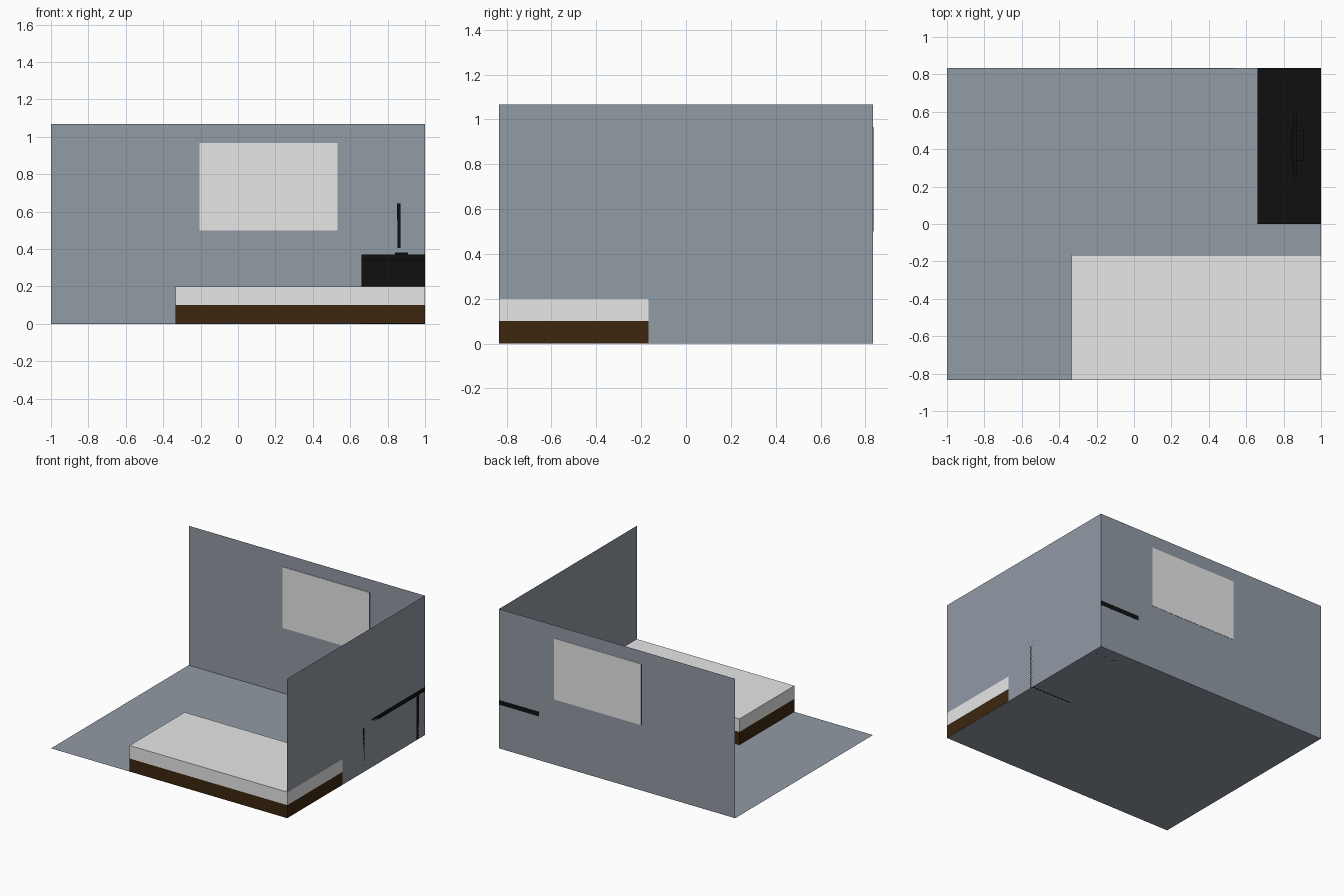
import bpy, bmesh
from mathutils import Vector

if "Cube" in bpy.data.objects:
    bpy.data.objects.remove(bpy.data.objects["Cube"])


def material(name, rgb):
    m = bpy.data.materials.new(name)
    m.diffuse_color = (*rgb, 1)
    m.use_nodes = True
    m.node_tree.nodes["Principled BSDF"].inputs["Base Color"].default_value = m.diffuse_color
    return m


WALL = material("slate_grey", (0.284, 0.325, 0.374))
WHITE = material("soft_white", (0.8, 0.8, 0.8))
WOOD = material("dark_wood", (0.047, 0.020, 0.005))
BLACK = material("black", (0.005, 0.005, 0.005))


def finish(name, bm, *mats):
    me = bpy.data.meshes.new(name)
    bm.to_mesh(me)
    bm.free()
    for m in mats:
        me.materials.append(m)
    ob = bpy.data.objects.new(name, me)
    bpy.context.collection.objects.link(ob)
    return ob


def box(name, lo, hi, mat):
    """Axis-aligned box between two corners."""
    lo, hi = Vector(lo), Vector(hi)
    bm = bmesh.new()
    bmesh.ops.create_cube(bm, size=1)
    for v in bm.verts:
        v.co = (lo + hi) / 2 + v.co * (hi - lo)
    return finish(name, bm, mat)


def sheet(name, corners, mat):
    """Single flat four-sided sheet."""
    bm = bmesh.new()
    bm.faces.new([bm.verts.new(c) for c in corners])
    return finish(name, bm, mat)


X, Y, H = 1.0, 0.833, 1.067

# Room shell: floor and two thin walls
sheet("floor", [(-X, -Y, 0), (X, -Y, 0), (X, Y, 0), (-X, Y, 0)], WALL)
sheet("back_wall", [(-X, Y, 0), (-X, Y, H), (X, Y, H), (X, Y, 0)], WALL)
sheet("right_wall", [(X, -Y, 0), (X, Y, 0), (X, Y, H), (X, -Y, H)], WALL)

# Bed in the front right corner
box("bed_base", (-0.335, -Y, 0.001), (X + 0.001, -0.167, 0.1), WOOD)
box("mattress", (-0.335, -Y, 0.1), (X + 0.001, -0.167, 0.2), WHITE)

# Window pane showing on both sides of the back wall, with dark side edges
window = box("window", (-0.205, Y - 0.004, 0.5), (0.533, Y + 0.002, 0.967), WHITE)
window.data.materials.append(BLACK)
for p in window.data.polygons:
    p.material_index = 1 if abs(p.normal.x) > 0.5 else 0

# Desk: top slab and two panel legs
box("desk_top", (0.66, 0, 0.335), (X, Y + 0.001, 0.37), BLACK)
for i, y in enumerate((0.067, 0.733)):
    box(f"desk_leg_{i + 1}", (0.66, y, 0), (X, y + 0.033, 0.335), BLACK)

# Screen on the desk, facing the room
box("screen_base", (0.84, 0.34, 0.37), (0.91, 0.5, 0.382), BLACK)
sheet("screen_neck", [(0.866, 0.4, 0.38), (0.866, 0.44, 0.38),
                      (0.866, 0.44, 0.45), (0.866, 0.4, 0.45)], BLACK)
screen = box("screen", (0.85, 0.24, 0.405), (0.868, 0.6, 0.643), BLACK)
# Lean the room-facing bottom edge slightly back
for v in screen.data.vertices:
    if v.co.x < 0.855 and v.co.z < 0.5:
        v.co.x += 0.004
